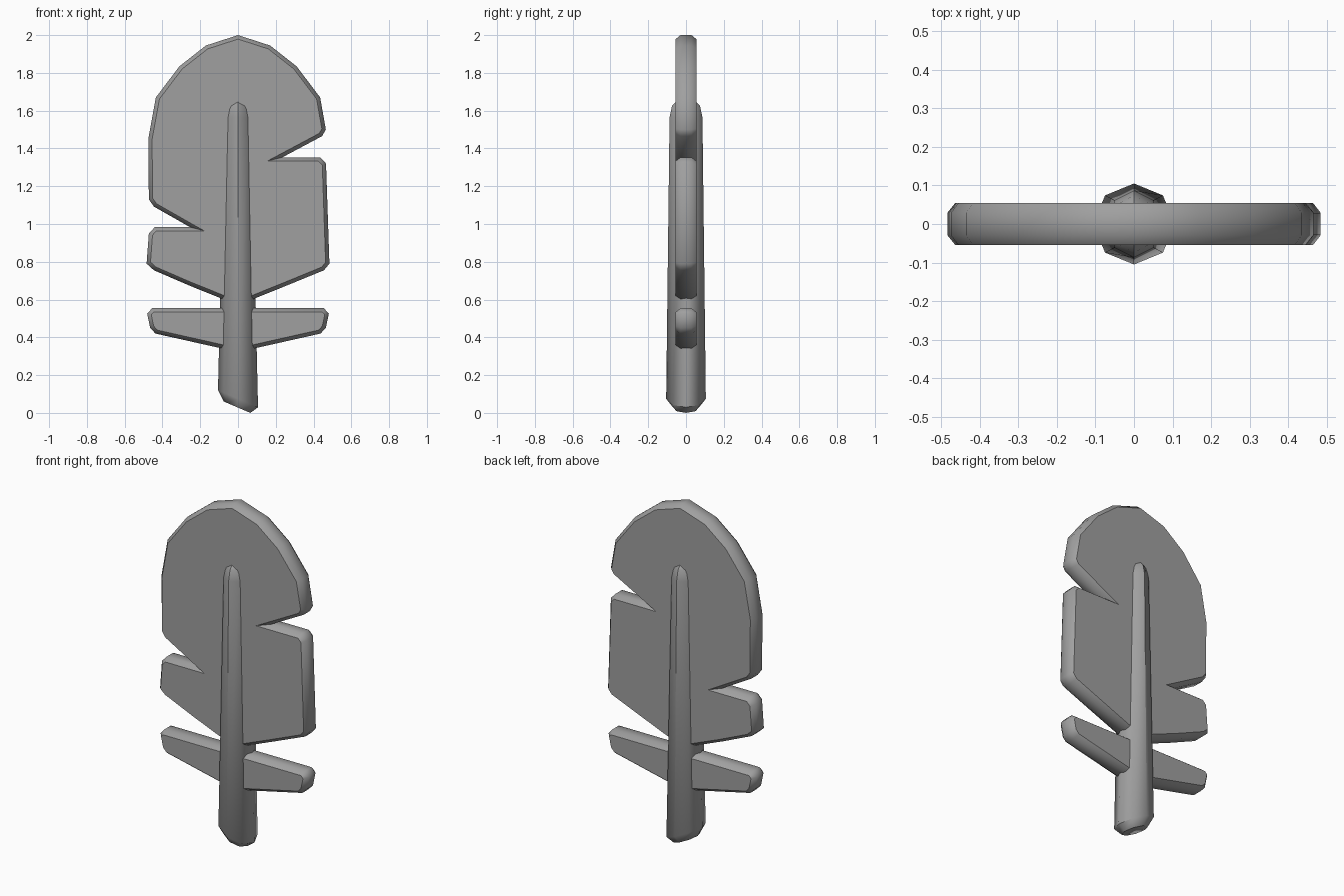
import bpy, bmesh, math

cube = bpy.data.objects.get("Cube")
if cube:
    bpy.data.objects.remove(cube, do_unlink=True)

grey = bpy.data.materials.new("plain_grey")
grey.use_nodes = True
colour = (0.35, 0.35, 0.35, 1)
grey.diffuse_color = colour
grey.node_tree.nodes["Principled BSDF"].inputs["Base Color"].default_value = colour

HALF = 0.055    # half thickness of the plates
INSET = 0.02    # chamfer across the face
DEPTH = 0.026   # chamfer along the thickness


def finish(name, bm):
    bmesh.ops.recalc_face_normals(bm, faces=bm.faces)
    mesh = bpy.data.meshes.new(name)
    bm.to_mesh(mesh)
    bm.free()
    mesh.materials.append(grey)
    obj = bpy.data.objects.new(name, mesh)
    bpy.context.collection.objects.link(obj)
    bpy.ops.object.select_all(action="DESELECT")
    obj.select_set(True)
    bpy.context.view_layer.objects.active = obj
    bpy.ops.object.shade_smooth_by_angle(angle=math.radians(45))


def inset_outline(points, d):
    """Move every edge of a clockwise outline inwards by d."""
    result = []
    for i, (x, z) in enumerate(points):
        px, pz = points[i - 1]
        nx, nz = points[(i + 1) % len(points)]
        a, b = math.hypot(x - px, z - pz), math.hypot(nx - x, nz - z)
        ax, az = (z - pz) / a, (px - x) / a
        bx, bz = (nz - z) / b, (x - nx) / b
        k = d / (1 + ax * bx + az * bz)
        result.append((x + (ax + bx) * k, z + (az + bz) * k))
    return result


def loft(bm, rings):
    """Join closed rings of coordinates and cap both ends."""
    rings = [[bm.verts.new(p) for p in ring] for ring in rings]
    for r, s in zip(rings, rings[1:]):
        for i in range(len(r)):
            j = (i + 1) % len(r)
            bm.faces.new((r[i], r[j], s[j], s[i]))
    bm.faces.new(rings[0])
    bm.faces.new(rings[-1])


def plate(name, outline):
    inner = inset_outline(outline, INSET)
    # clockwise outlines have their inside on the right
    layers = [(inner, -HALF), (outline, DEPTH - HALF),
              (outline, HALF - DEPTH), (inner, HALF)]
    bm = bmesh.new()
    loft(bm, [[(x, y, z) for x, z in pts] for pts, y in layers])
    finish(name, bm)


# Large vane with one notch on each side
dome = [(0.17, 1.945), (0.31, 1.835), (0.435, 1.67)]
right_side = [(0.465, 1.50), (0.445, 1.465), (0.235, 1.353), (0.435, 1.353),
              (0.466, 1.32), (0.484, 0.79), (0.455, 0.755), (0.26, 0.675)]
left_side = [(-0.26, 0.675), (-0.445, 0.755), (-0.484, 0.79), (-0.472, 0.95),
             (-0.44, 0.984), (-0.255, 0.984), (-0.445, 1.092),
             (-0.472, 1.13), (-0.475, 1.45)]
plate("leaf_vane", [(0, 2.0)] + dome + right_side + [(0, 0.57)] + left_side
      + [(-x, z) for x, z in reversed(dome)])

# Small lower barbs, mirrored through the shaft
barb = [(0.455, 0.554), (0.481, 0.525), (0.465, 0.45), (0.437, 0.42)]
plate("lower_barbs", barb + [(0, 0.322)] + [(-x, z) for x, z in reversed(barb)])

# Tapered eight-sided shaft: height, x radius, y radius, x shift, slant
sections = [(0.028, 0.07, 0.07, -0.005, -0.43), (0.075, 0.106, 0.105, 0, -0.43),
            (1.565, 0.071, 0.087, 0, 0), (1.625, 0.058, 0.074, 0, 0),
            (1.65, 0.03, 0.052, 0, 0)]
shaft = bmesh.new()
rings = []
for z, rx, ry, shift, slant in sections:
    ring = []
    for i in range(8):
        t = i * math.tau / 8
        x = shift + rx * math.cos(t)
        ring.append((x, ry * math.sin(t), z + slant * x))
    rings.append(ring)
loft(shaft, rings)
finish("shaft", shaft)
